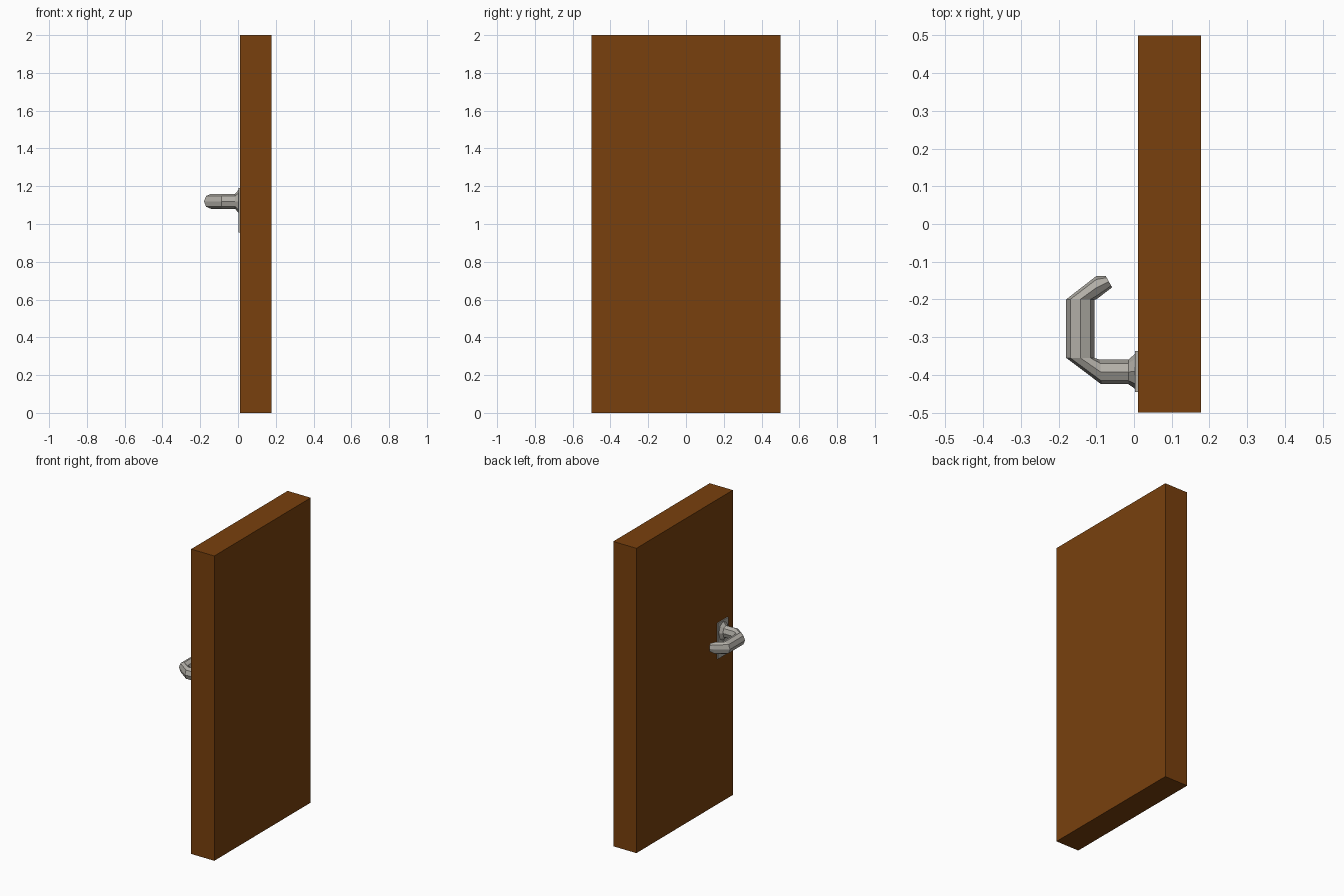
import bpy, bmesh, math
from mathutils import Vector

if "Cube" in bpy.data.objects:
    bpy.data.objects.remove(bpy.data.objects["Cube"])


def material(name, rgb):
    m = bpy.data.materials.new(name)
    m.diffuse_color = (*rgb, 1)
    m.use_nodes = True
    m.node_tree.nodes["Principled BSDF"].inputs["Base Color"].default_value = m.diffuse_color
    return m


wood = material("brown wood", (0.19, 0.051, 0.004))
metal = material("warm grey metal", (0.45, 0.43, 0.39))


def finish(name, bm, mat):
    bmesh.ops.recalc_face_normals(bm, faces=bm.faces)
    me = bpy.data.meshes.new(name)
    bm.to_mesh(me)
    bm.free()
    me.materials.append(mat)
    ob = bpy.data.objects.new(name, me)
    bpy.context.collection.objects.link(ob)
    return ob


def box(name, lo, hi, mat):
    bm = bmesh.new()
    bmesh.ops.create_cube(bm, size=1)
    for v in bm.verts:
        v.co = [(a + b) / 2 + c * (b - a) for a, b, c in zip(lo, hi, v.co)]
    return finish(name, bm, mat)


# Door slab and the plate behind the handle
box("door_slab", (0.01, -0.5, 0), (0.178, 0.5, 2), wood)
box("handle_plate", (0.003, -0.445, 0.955), (0.0105, -0.337, 1.19), metal)

# Handle: octagonal rings given by outer point, inner point and half height
rings = [
    ((0.01, -0.442), (0.01, -0.338), 0.07),
    ((-0.015, -0.425), (-0.015, -0.36), 0.04),
    ((-0.087, -0.425), (-0.09, -0.36), 0.04),
    ((-0.18, -0.355), (-0.105, -0.355), 0.04),
    ((-0.18, -0.2), (-0.105, -0.2), 0.04),
    ((-0.1, -0.138), (-0.1, -0.2), 0.04),
    ((-0.075, -0.138), (-0.058, -0.168), 0.027),
]
SIDES, HANDLE_Z = 8, 1.12
bm = bmesh.new()
loops = []
for outer, inner, half_z in rings:
    o, i = Vector((*outer, HANDLE_Z)), Vector((*inner, HANDLE_Z))
    mid, half = (o + i) / 2, (o - i) / 2
    loop = []
    for k in range(SIDES):
        a = math.tau * k / SIDES
        loop.append(bm.verts.new(mid + half * math.cos(a) + Vector((0, 0, half_z * math.sin(a)))))
    loops.append(loop)
for a, b in zip(loops, loops[1:]):
    for k in range(SIDES):
        n = (k + 1) % SIDES
        bm.faces.new((a[k], a[n], b[n], b[k]))
bm.faces.new(loops[0])
bm.faces.new(loops[-1])
finish("lever_handle", bm, metal)
